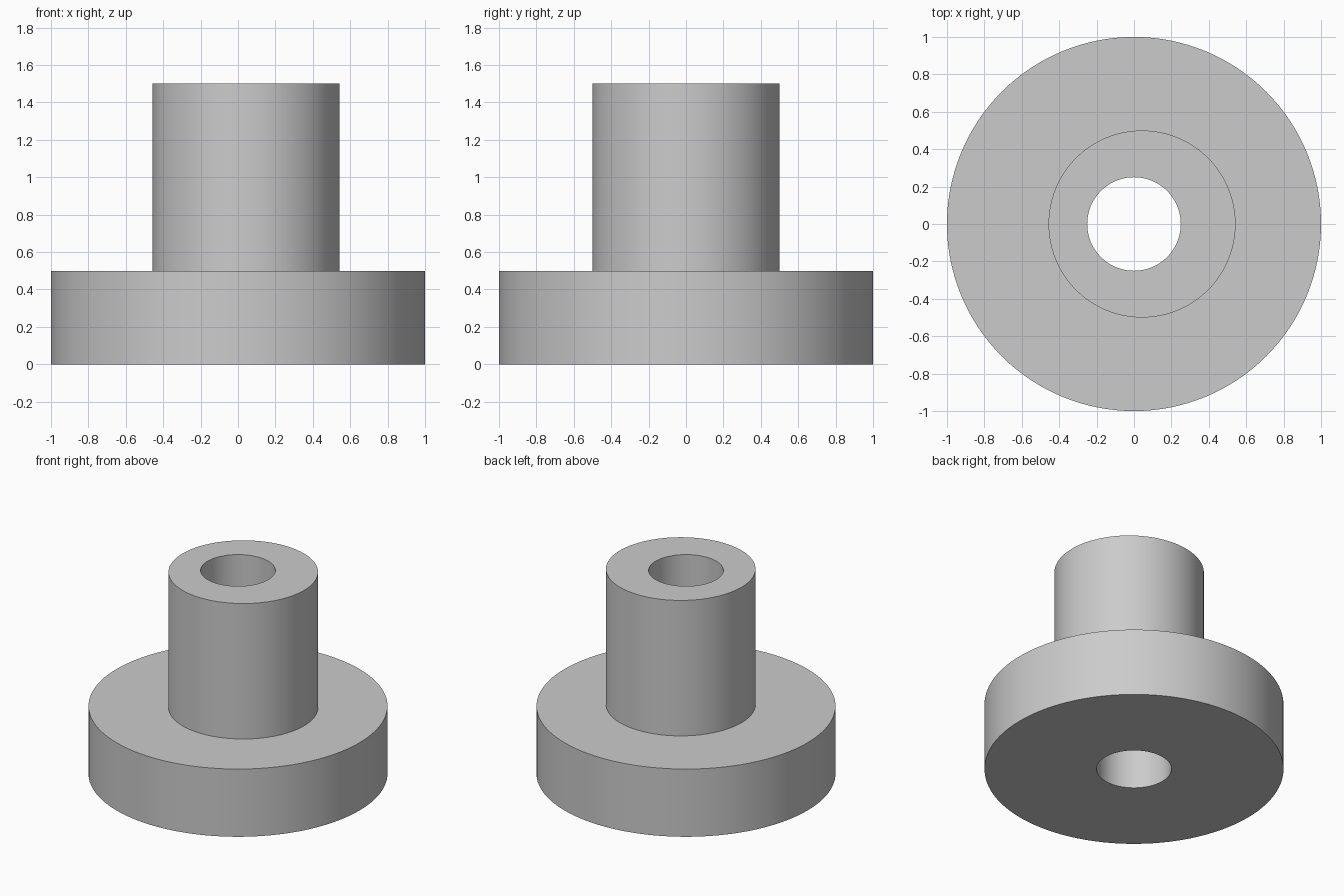
import bpy
import bmesh
from math import cos, sin, tau, radians

if "Cube" in bpy.data.objects:
    bpy.data.objects.remove(bpy.data.objects["Cube"], do_unlink=True)

SEGMENTS = 128
HUB_OFFSET = 0.043

# Plain grey material
grey = bpy.data.materials.new("plain_grey")
grey.use_nodes = True
colour = (0.6, 0.6, 0.6, 1)
grey.diffuse_color = colour
grey.node_tree.nodes["Principled BSDF"].inputs["Base Color"].default_value = colour


def add_ring(bm, radius, z, x=0):
    """Add a circle of vertices centred on (x, 0, z)."""
    angles = [tau * i / SEGMENTS for i in range(SEGMENTS)]
    return [bm.verts.new((x + radius * cos(a), radius * sin(a), z)) for a in angles]


def bridge(bm, lower, upper):
    """Join two rings with a band of quads."""
    for i in range(SEGMENTS):
        j = (i + 1) % SEGMENTS
        bm.faces.new((lower[i], lower[j], upper[j], upper[i]))


bm = bmesh.new()
rings = [
    add_ring(bm, 0.25, 0),                  # bore, bottom
    add_ring(bm, 1, 0),                     # flange, bottom
    add_ring(bm, 1, 0.5),                   # flange, top
    add_ring(bm, 0.5, 0.5, HUB_OFFSET),     # off-centre hub, foot
    add_ring(bm, 0.5, 1.5, HUB_OFFSET),     # off-centre hub, top
    add_ring(bm, 0.25, 1.5),                # bore, top
]
# Closed loop of bands: underside, rim, shoulder, hub wall, hub top, bore wall
for lower, upper in zip(rings, rings[1:] + rings[:1]):
    bridge(bm, lower, upper)
bmesh.ops.recalc_face_normals(bm, faces=bm.faces)

mesh = bpy.data.meshes.new("eccentric_flanged_bushing")
bm.to_mesh(mesh)
bm.free()
mesh.materials.append(grey)
bushing = bpy.data.objects.new("eccentric_flanged_bushing", mesh)
bpy.context.collection.objects.link(bushing)

# Smooth round walls with crisp edges
for other in bpy.context.selected_objects:
    other.select_set(False)
bushing.select_set(True)
bpy.context.view_layer.objects.active = bushing
bpy.ops.object.shade_smooth_by_angle(angle=radians(30))
